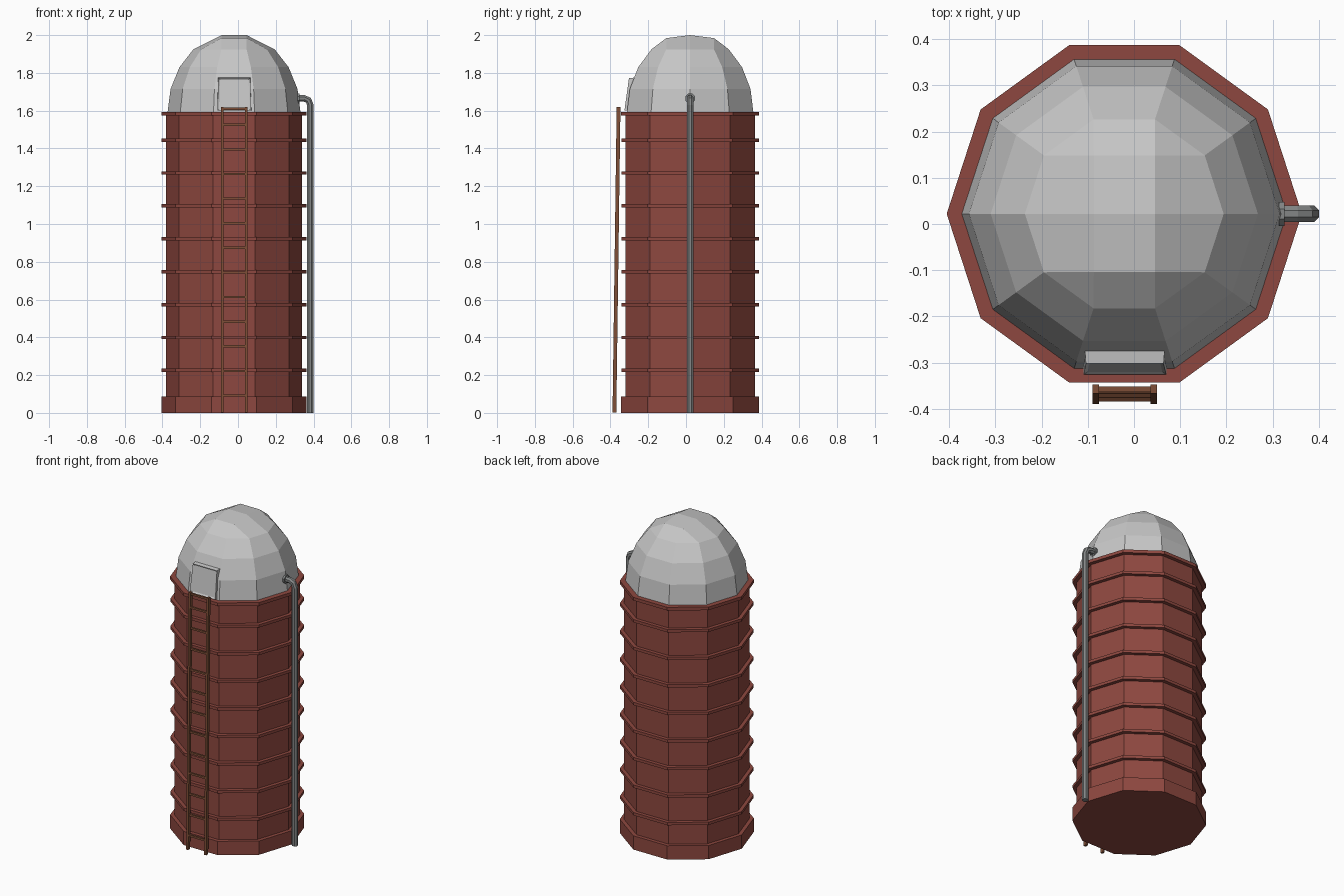
import bpy, bmesh, math
from mathutils import Vector

if "Cube" in bpy.data.objects:
    bpy.data.objects.remove(bpy.data.objects["Cube"])

CX, CY = -0.021, 0.022      # silo axis
N = 10


def material(name, rgb):
    m = bpy.data.materials.new(name)
    m.diffuse_color = (*rgb, 1)
    m.use_nodes = True
    m.node_tree.nodes["Principled BSDF"].inputs["Base Color"].default_value = m.diffuse_color
    return m


RED = material("barn red", (0.27, 0.064, 0.05))
GREY = material("light metal", (0.57, 0.57, 0.57))
PIPE = material("pipe metal", (0.23, 0.24, 0.24))
WOOD = material("ladder brown", (0.21, 0.078, 0.038))


def finish(name, bm, mat):
    bmesh.ops.recalc_face_normals(bm, faces=bm.faces)
    me = bpy.data.meshes.new(name)
    bm.to_mesh(me)
    bm.free()
    me.materials.append(mat)
    ob = bpy.data.objects.new(name, me)
    bpy.context.collection.objects.link(ob)
    return ob


def ring(bm, r, z):
    return [bm.verts.new((CX + r * math.cos(math.tau * i / N),
                          CY + r * math.sin(math.tau * i / N), z)) for i in range(N)]


def bridge(bm, a, b):
    n = len(a)
    for i in range(n):
        j = (i + 1) % n
        bm.faces.new((a[i], a[j], b[j], b[i]))


def drum(name, r, z0, z1):
    bm = bmesh.new()
    a, b = ring(bm, r, z0), ring(bm, r, z1)
    bridge(bm, a, b)
    bm.faces.new(a)
    bm.faces.new(b)
    return finish(name, bm, RED)


def box(bm, corners_low, corners_high):
    a = [bm.verts.new(c) for c in corners_low]
    b = [bm.verts.new(c) for c in corners_high]
    bridge(bm, a, b)
    bm.faces.new(a)
    return bm.faces.new(b)


def rect(x0, x1, y0, y1, z):
    return [(x0, y0, z), (x1, y0, z), (x1, y1, z), (x0, y1, z)]


# Silo wall, foot and hoops
drum("silo_wall", 0.36, 0, 1.585)
drum("silo_foot", 0.384, 0, 0.087)
for i in range(8):
    z = 0.225 + i * 0.1742
    drum("hoop", 0.383, z - 0.009, z + 0.009)
drum("top_rim", 0.384, 1.574, 1.594)

# Domed roof: stacked decagons, closed by a small grid of faces
bm = bmesh.new()
rings = [ring(bm, r, z) for r, z in
         ((0.352, 1.59), (0.336, 1.715), (0.289, 1.83), (0.215, 1.925))]
for a, b in zip(rings, rings[1:]):
    bridge(bm, a, b)
t = rings[-1]
g = {(sx, sy): bm.verts.new((CX + sx * 0.066, CY + sy * 0.126, 2.0 if sy == 0 else 1.984))
     for sx in (-1, 1) for sy in (-1, 0, 1)}
for sy, (e, f, h, k) in ((1, (1, 2, 3, 4)), (-1, (9, 8, 7, 6))):
    bm.faces.new((t[f], t[h], g[-1, sy], g[1, sy]))
    bm.faces.new((t[e], t[f], g[1, sy]))
    bm.faces.new((t[h], t[k], g[-1, sy]))
    bm.faces.new((t[0], t[e], g[1, sy], g[1, 0]))
    bm.faces.new((t[5], t[k], g[-1, sy], g[-1, 0]))
    bm.faces.new((g[1, 0], g[1, sy], g[-1, sy], g[-1, 0]))
finish("dome_roof", bm, GREY)

# Roof hatch with an inset panel
bm = bmesh.new()
back = [(-0.111, -0.285, 1.6), (0.072, -0.285, 1.6), (0.066, -0.275, 1.775), (-0.106, -0.275, 1.775)]
front = [(-0.109, -0.326, 1.6), (0.07, -0.326, 1.6), (0.064, -0.302, 1.772), (-0.104, -0.302, 1.772)]
face = box(bm, back, front)
bmesh.ops.recalc_face_normals(bm, faces=bm.faces)
bmesh.ops.inset_region(bm, faces=[face], thickness=0.012)
bmesh.ops.translate(bm, verts=face.verts, vec=(0, 0.005, 0))
finish("roof_hatch", bm, GREY)


# Leaning ladder
def lean(z):
    return -0.379 + 0.022 * z / 1.62


for name, x in (("ladder_rail_left", -0.083), ("ladder_rail_right", 0.043)):
    bm = bmesh.new()
    box(bm, *[rect(x - 0.007, x + 0.007, lean(z) - 0.01, lean(z) + 0.01, z)
              for z in (0.003, 1.62)])
    finish(name, bm, WOOD)
for z in [0.092 + 0.1303 * i for i in range(12)] + [1.61]:
    bm = bmesh.new()
    y = lean(z)
    box(bm, rect(-0.08, 0.04, y - 0.006, y + 0.006, z - 0.006),
        rect(-0.08, 0.04, y - 0.006, y + 0.006, z + 0.006))
    finish("ladder_rung", bm, WOOD)

# Filler pipe: octagon swept up the side and bent into the dome
bm = bmesh.new()
path = [(0.383, 0), (0.383, 1.63), (0.373, 1.655), (0.352, 1.665), (0.3, 1.665)]
prev = None
for i, (x, z) in enumerate(path):
    p, q = path[max(i - 1, 0)], path[min(i + 1, len(path) - 1)]
    d = Vector((q[0] - p[0], 0, q[1] - p[1])).normalized()
    side = Vector((d.z, 0, -d.x))
    cur = []
    for k in range(8):
        a = math.tau * (k + 0.5) / 8
        cur.append(bm.verts.new(Vector((x, CY, z)) + 0.019 * (
            side * math.cos(a) + Vector((0, math.sin(a), 0)))))
    if prev:
        bridge(bm, prev, cur)
    else:
        bm.faces.new(cur)
    prev = cur
bm.faces.new(prev)
finish("filler_pipe", bm, PIPE)

# Collar where the pipe meets the dome
bm = bmesh.new()
loops = [[bm.verts.new((x, CY + 0.028 * math.cos(math.tau * (k + 0.5) / 8),
                        1.665 + 0.028 * math.sin(math.tau * (k + 0.5) / 8)))
          for k in range(8)] for x in (0.314, 0.326)]
bridge(bm, *loops)
for l in loops:
    bm.faces.new(l)
finish("pipe_collar", bm, PIPE)
